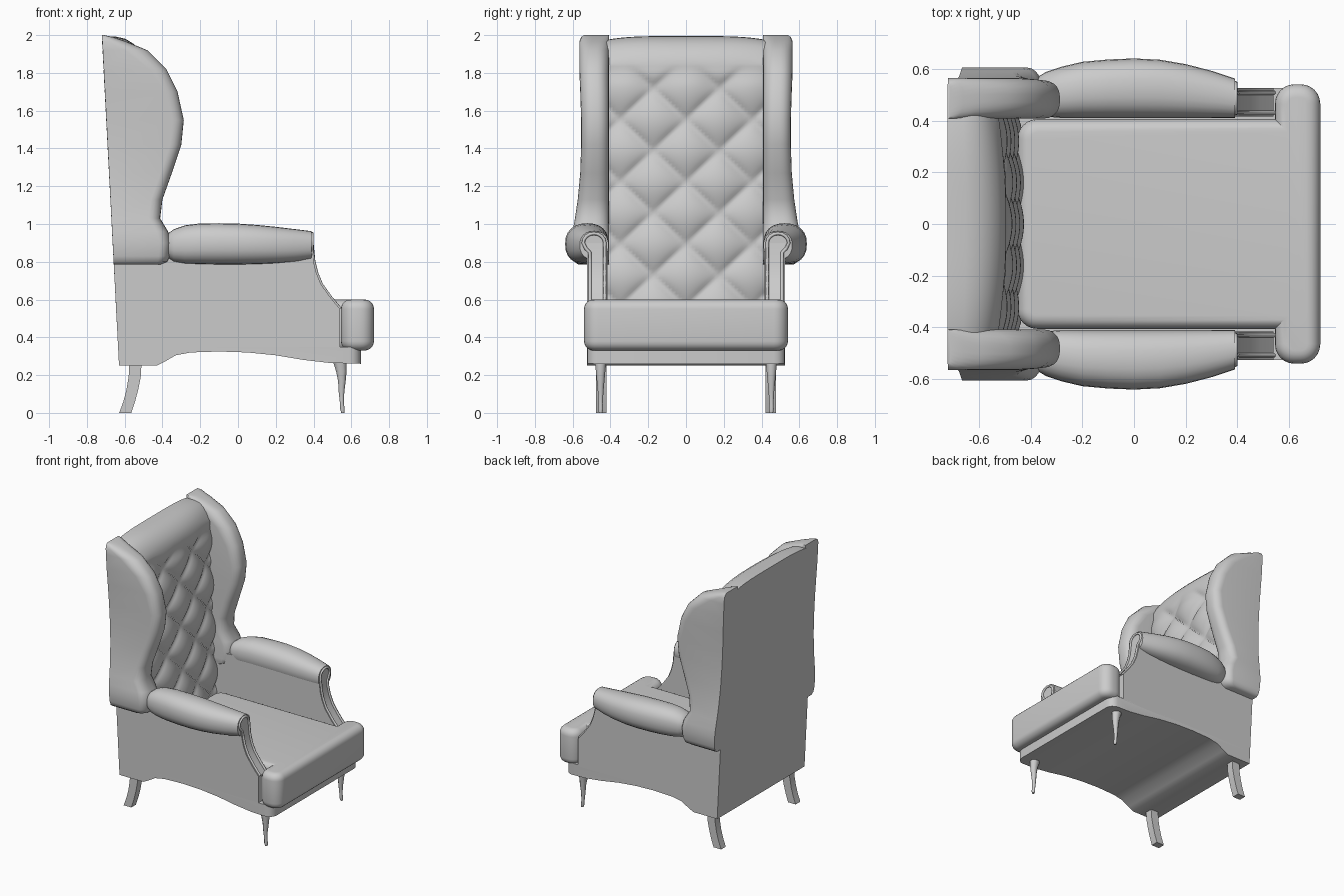
import bpy, bmesh
from math import sin, cos, pi, radians

if "Cube" in bpy.data.objects:
    bpy.data.objects.remove(bpy.data.objects["Cube"])


def finish(name, bm, angle=35):
    bmesh.ops.recalc_face_normals(bm, faces=bm.faces)
    me = bpy.data.meshes.new(name)
    bm.to_mesh(me)
    bm.free()
    ob = bpy.data.objects.new(name, me)
    bpy.context.collection.objects.link(ob)
    bpy.ops.object.select_all(action='DESELECT')
    ob.select_set(True)
    bpy.context.view_layer.objects.active = ob
    bpy.ops.object.shade_smooth_by_angle(angle=radians(angle))
    return ob


def loft(name, rings, closed=True, caps=True, angle=35):
    bm = bmesh.new()
    vs = [[bm.verts.new(p) for p in r] for r in rings]
    n = len(vs[0])
    for a, b in zip(vs, vs[1:]):
        for i in range(n if closed else n - 1):
            j = (i + 1) % n
            bm.faces.new((a[i], a[j], b[j], b[i]))
    if caps:
        bm.faces.new(vs[0])
        bm.faces.new(vs[-1])
    return finish(name, bm, angle)


def prism_bm(profile, y0, y1):
    """Extrude an (x, z) outline across y."""
    bm = bmesh.new()
    a = [bm.verts.new((x, y0, z)) for x, z in profile]
    f = bm.faces.new(a)
    ext = bmesh.ops.extrude_face_region(bm, geom=[f])
    for v in ext['geom']:
        if isinstance(v, bmesh.types.BMVert):
            v.co.y = y1
    return bm


def bevel(bm, edges, r, seg=4):
    bmesh.ops.bevel(bm, geom=edges, offset=r, segments=seg, profile=0.5,
                    affect='EDGES', clamp_overlap=True)


def back_x(z):
    return -0.617 - 0.0515 * z


# Base with arched underside
arch = [(-0.43, 0.25), (-0.39, 0.27), (-0.33, 0.305), (-0.25, 0.32), (-0.1, 0.325), (0.05, 0.32),
        (0.2, 0.305), (0.35, 0.28), (0.48, 0.265), (0.65, 0.26)]
bm = prism_bm([(back_x(0.25), 0.25)] + arch + [(0.65, 0.35), (back_x(0.35), 0.35)], -0.525, 0.525)
bevel(bm, [e for e in bm.edges if all(v.co.x > 0.64 for v in e.verts)
           and abs(e.verts[0].co.z - e.verts[1].co.z) > 0.05], 0.06)
finish("base", bm)

# T-shaped seat cushion
outline = [(-0.45, -0.405), (0.545, -0.405), (0.545, -0.54), (0.72, -0.54),
           (0.72, 0.54), (0.545, 0.54), (0.545, 0.405), (-0.45, 0.405)]
bm = bmesh.new()
f = bm.faces.new([bm.verts.new((x, y, 0.33)) for x, y in outline])
ext = bmesh.ops.extrude_face_region(bm, geom=[f])
for v in ext['geom']:
    if isinstance(v, bmesh.types.BMVert):
        v.co.z = 0.6
bevel(bm, [e for e in bm.edges if abs(e.verts[0].co.z - e.verts[1].co.z) > 0.1
           and (abs(e.verts[0].co.y) > 0.5 or e.verts[0].co.x < -0.4)], 0.075, 6)
bevel(bm, [e for e in bm.edges if abs(e.verts[0].co.z - e.verts[1].co.z) < 0.01], 0.05, 5)
finish("seat_cushion", bm)


# Tufted backrest: diamond creases fading into a rolled top
def tuft(y, z):
    u = y / 0.35 + (z - 1.55) / 0.33
    v = y / 0.35 - (z - 1.55) / 0.33
    h = abs(sin(pi * u) * sin(pi * v)) ** 0.5
    k = min(max((z - 1.73) / 0.12, 0), 1)
    k = k * k * (3 - 2 * k)
    return 0.045 * (h * (1 - k) + 0.6 * k)


N = 48
ys = [-0.42 + 0.84 * i / N for i in range(N + 1)]
rows = [[(back_x(0.35), y, 0.35) for y in ys]]
for j in range(92):
    z = 0.35 + 0.0165 * j
    rows.append([(-0.465 - 0.045 * (z - 0.6) - 0.03 * (y / 0.42) ** 2 + tuft(y, z), y, z) for y in ys])
for x, z in [(-0.505, 1.89), (-0.525, 1.925), (-0.555, 1.955), (-0.595, 1.98), (-0.65, 1.993), (back_x(2), 1.995)]:
    w = (x - back_x(2)) / 0.2
    rows.append([(x - 0.03 * w * (y / 0.42) ** 2, y, z - 0.02 * (y / 0.42) ** 4) for y in ys])
rows.append([(back_x(0.35), y, 0.35) for y in ys])
loft("tufted_back", rows, closed=False, caps=False, angle=60)

# Side-dependent parts
slope = [(0.39, 0.9), (0.40, 0.8), (0.415, 0.74), (0.44, 0.68), (0.49, 0.61), (0.54, 0.55)]
wing = [(0.785, -0.41, 0.57, 0.05), (0.80, -0.375, 0.59, 0.05), (0.83, -0.36, 0.60, 0.06),
        (0.90, -0.355, 0.605, 0.06), (0.96, -0.37, 0.60, 0.06), (1.03, -0.412, 0.588, 0.06),
        (1.13, -0.40, 0.573, 0.06), (1.27, -0.35, 0.56, 0.06), (1.42, -0.30, 0.555, 0.06),
        (1.55, -0.287, 0.555, 0.06), (1.70, -0.32, 0.56, 0.07), (1.82, -0.38, 0.565, 0.09),
        (1.92, -0.48, 0.565, 0.12), (1.965, -0.59, 0.565, 0.09), (1.99, -0.66, 0.555, 0.04),
        (2.0, -0.71, 0.54, 0.005)]
arm = [(-0.385, 0.45, 0.55, 0.85, 0.92), (-0.37, 0.43, 0.57, 0.82, 0.95), (-0.34, 0.415, 0.588, 0.80, 0.972),
       (-0.28, 0.41, 0.608, 0.79, 0.993), (-0.2, 0.41, 0.627, 0.788, 1.003), (-0.1, 0.41, 0.636, 0.786, 1.004),
       (0.0, 0.41, 0.64, 0.786, 1.002), (0.1, 0.41, 0.635, 0.788, 0.995), (0.2, 0.41, 0.618, 0.792, 0.985),
       (0.3, 0.41, 0.592, 0.80, 0.973), (0.39, 0.41, 0.562, 0.812, 0.962)]
front_leg = [(0.265, 0.54, 0.038, 0.032), (0.22, 0.547, 0.03, 0.027), (0.17, 0.55, 0.022, 0.022),
             (0.11, 0.548, 0.016, 0.016), (0.05, 0.55, 0.011, 0.012), (0.02, 0.553, 0.013, 0.014),
             (0.0, 0.555, 0.009, 0.01)]
rear_leg = [(0.26, -0.543, 0.032), (0.19, -0.547, 0.032), (0.12, -0.56, 0.031), (0.06, -0.576, 0.031),
            (0.0, -0.597, 0.032)]

for s, side in ((-1, "right"), (1, "left")):
    # Side panel under the arm
    bm = prism_bm([(back_x(0.34), 0.34), (back_x(0.85), 0.85), (-0.36, 0.88)] + slope + [(0.54, 0.34)],
                  s * 0.415, s * 0.525)
    finish(side + "_side_panel", bm)

    # Wing, stacked sections with a rounded front edge
    rings = []
    for z, xf, yo, rx in wing:
        yi = 0.408
        ry = 0.4 * (yo - yi)
        r = [(back_x(z), s * yi, z), (back_x(z), s * yo, z)]
        for i in range(6):
            a = pi / 2 * i / 5
            r.append((xf - rx + rx * sin(a), s * (yo - ry + ry * cos(a)), z))
        for i in range(6):
            a = pi / 2 * i / 5
            r.append((xf - rx + rx * cos(a), s * (yi + ry - ry * sin(a)), z))
        rings.append(r)
    loft(side + "_wing", rings, angle=45)

    # Rolled arm
    rings = []
    for x, y0, y1, z0, z1 in arm:
        r = []
        for i in range(24):
            c, d = cos(2 * pi * i / 24), sin(2 * pi * i / 24)
            c = abs(c) ** 0.85 * (1 if c > 0 else -1)
            d = abs(d) ** 0.85 * (1 if d > 0 else -1)
            r.append((x, s * ((y0 + y1) / 2 + (y1 - y0) / 2 * c), (z0 + z1) / 2 + (z1 - z0) / 2 * d))
        rings.append(r)
    loft(side + "_arm", rings, angle=45)

    # Piping that frames the arm front
    pts = [(x + 0.002, 0.43, z) for x, z in reversed(slope)]
    pts += [(0.392, 0.487 - 0.057 * cos(a * pi / 8), 0.9 + 0.05 * sin(a * pi / 8)) for a in range(1, 9)]
    pts += [(0.392, 0.53, 0.87), (0.395, 0.51, 0.85)] + [(x + 0.002, 0.508, z) for x, z in slope[1:]]
    cu = bpy.data.curves.new(side + "_arm_piping", 'CURVE')
    cu.dimensions = '3D'
    cu.bevel_depth = 0.009
    cu.bevel_resolution = 1
    sp = cu.splines.new('POLY')
    sp.points.add(len(pts) - 1)
    for p, (x, y, z) in zip(sp.points, pts):
        p.co = (x, s * y, z, 1)
    bpy.context.collection.objects.link(bpy.data.objects.new(side + "_arm_piping", cu))

    # Legs
    loft(side + "_front_leg", [[(x + rx * cos(pi * i / 4 + pi / 8), s * 0.452 + ry * sin(pi * i / 4 + pi / 8), z)
                                for i in range(8)] for z, x, rx, ry in front_leg], angle=50)
    loft(side + "_rear_leg", [[(x + a * h, s * 0.448 + b * 0.028, z)
                               for a, b in ((-1, -1), (1, -1), (1, 1), (-1, 1))] for z, x, h in rear_leg])
